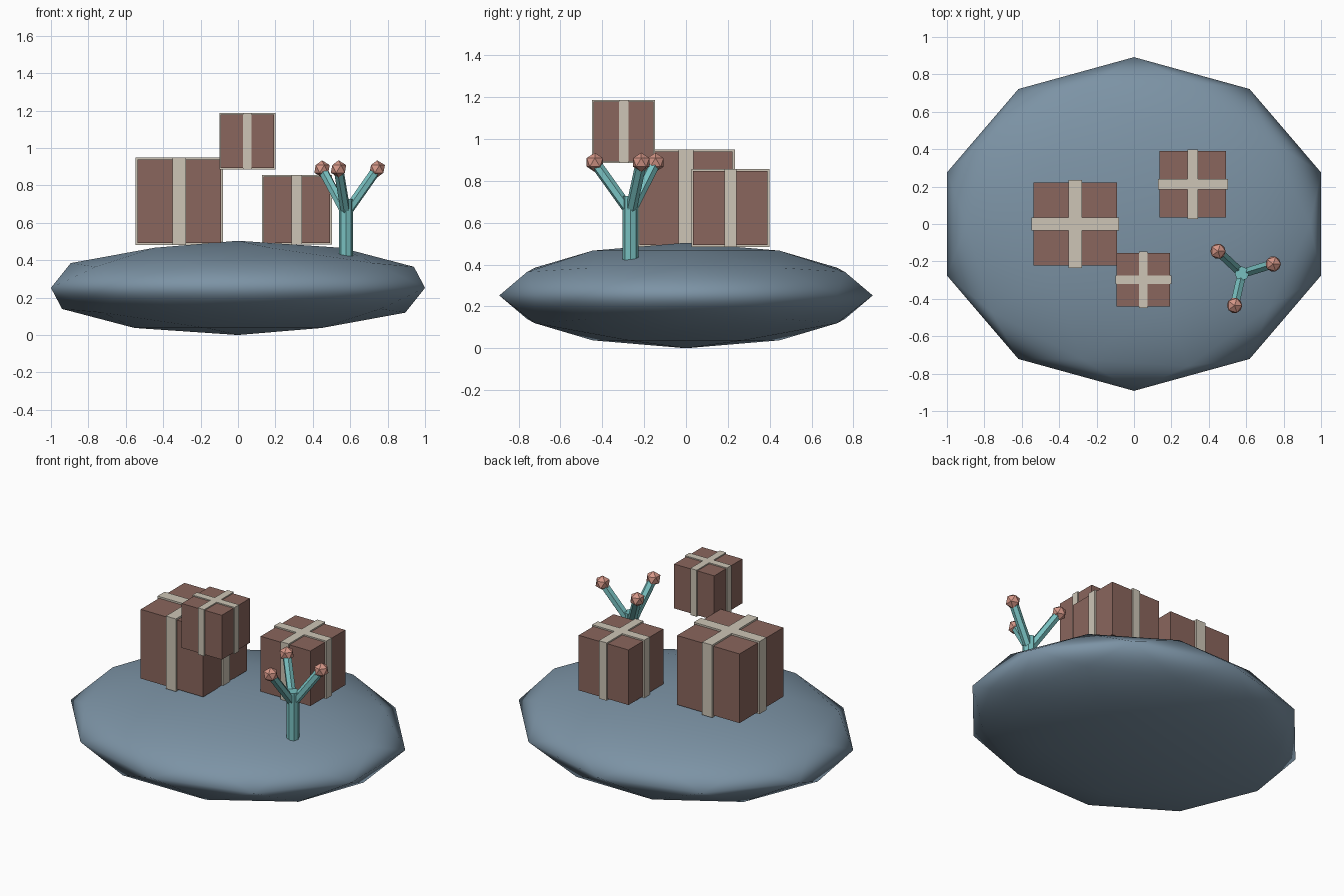
import bpy, math
from mathutils import Vector

if "Cube" in bpy.data.objects:
    bpy.data.objects.remove(bpy.data.objects["Cube"])


def material(name, rgb):
    m = bpy.data.materials.new(name)
    lin = [(c / 255 / 12.92) if c < 11 else ((c / 255 + 0.055) / 1.055) ** 2.4 for c in rgb]
    m.diffuse_color = (*lin, 1)
    m.use_nodes = True
    m.node_tree.nodes["Principled BSDF"].inputs["Base Color"].default_value = m.diffuse_color
    return m


STONE = material("slate blue", (124, 147, 165))
CRATE = material("dusty brown", (138, 102, 93))
RIBBON = material("cream", (205, 197, 182))
STALK = material("teal", (120, 192, 192))
BUD = material("coral pink", (212, 150, 135))


def finish(name, mat):
    ob = bpy.context.object
    ob.name = name
    ob.data.materials.append(mat)
    return ob


def box(name, centre, size, mat):
    bpy.ops.mesh.primitive_cube_add(size=1, location=centre)
    ob = finish(name, mat)
    ob.scale = size
    return ob


def rod(name, a, b, radius, sides, mat):
    a, b = Vector(a), Vector(b)
    d = b - a
    bpy.ops.mesh.primitive_cylinder_add(vertices=sides, radius=radius, depth=d.length,
                                        location=(a + b) / 2)
    ob = finish(name, mat)
    ob.rotation_euler = d.to_track_quat('Z', 'Y').to_euler()
    return ob


# Flattened boulder
bpy.ops.mesh.primitive_ico_sphere_add(subdivisions=2, radius=1, location=(0, 0, 0.252))
rock = finish("boulder", STONE)
rock.scale = (1.0515, 0.892, 0.252)
bpy.ops.object.shade_smooth()

# Wrapped parcels, each with two crossing ribbon bands
parcels = [("large", (-0.315, 0.0, 0.716), 0.446),
           ("medium", (0.315, 0.212, 0.67), 0.355),
           ("small", (0.05, -0.298, 1.036), 0.286)]
for label, c, s in parcels:
    box(label + "_parcel", c, (s, s, s), CRATE)
    long, wide = s * 1.05, s * 0.16
    box(label + "_ribbon_across", c, (long, wide, long), RIBBON)
    box(label + "_ribbon_along", c, (wide, long, long), RIBBON)

# Branching stalk with a bud on each tip
x, y = 0.577, -0.265
rod("stalk_trunk", (x, y, 0.41), (x, y, 0.727), 0.038, 8, STALK)
for i in range(3):
    a = math.radians(17 + 120 * i)
    tip = (x + 0.175 * math.cos(a), y + 0.175 * math.sin(a), 0.888)
    rod(f"stalk_branch_{i + 1}", (x, y, 0.65), tip, 0.027, 6, STALK)
    bpy.ops.mesh.primitive_ico_sphere_add(subdivisions=1, radius=0.046, location=tip)
    finish(f"bud_{i + 1}", BUD)
